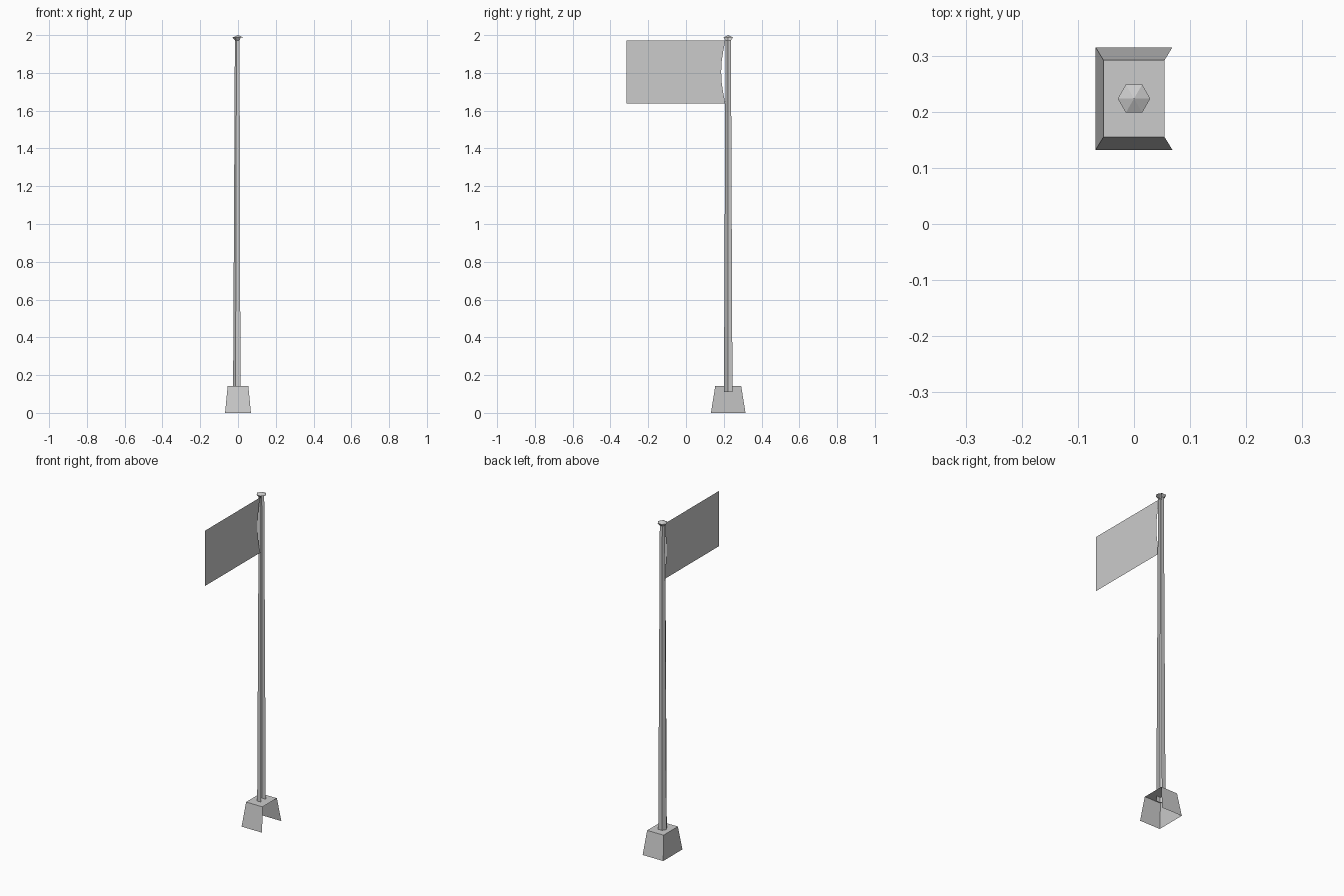
import bpy
from math import sin, cos, pi

if "Cube" in bpy.data.objects:
    bpy.data.objects.remove(bpy.data.objects["Cube"])

CY = 0.2235  # y position of the pole axis


def make(name, verts, faces):
    mesh = bpy.data.meshes.new(name)
    mesh.from_pydata(verts, [], faces)
    obj = bpy.data.objects.new(name, mesh)
    bpy.context.collection.objects.link(obj)
    return obj


def hexagon(r, z):
    return [(r * cos(i * pi / 3), CY + r * sin(i * pi / 3), z) for i in range(6)]


def rectangle(hx, hy, z):
    return [(x, CY + y, z) for x, y in ((hx, -hy), (hx, hy), (-hx, hy), (-hx, -hy))]


def sides(n, which):
    return [(i, (i + 1) % n, n + (i + 1) % n, n + i) for i in which]


# Tapered foot, open underneath and on the +x side
make("foot", rectangle(0.0685, 0.0915, 0) + rectangle(0.0545, 0.0685, 0.143),
     sides(4, (1, 2, 3)) + [(4, 5, 6, 7)])

# Six-sided tapered pole with the two +x facing sides left open
make("pole", hexagon(0.026, 0.111) + hexagon(0.0165, 1.972), sides(6, range(1, 5)))

# Cap: flared underside and low pyramid on top
make("pole_cap", hexagon(0.0165, 1.972) + hexagon(0.029, 1.987) + [(0, CY, 2.0)],
     sides(6, range(1, 5)) + [(6 + i, 6 + (i + 1) % 6, 12) for i in range(6)])

# Flat flag with a concave inner edge
N = 6
flag = [(0, -0.315, 1.638), (0, -0.315, 1.971)]
for i in range(N + 1):
    t = i / N
    flag.append((0, 0.208 - 0.022 * sin(pi * t), 1.971 - 0.333 * t))
make("flag", flag, [tuple(range(len(flag)))])
